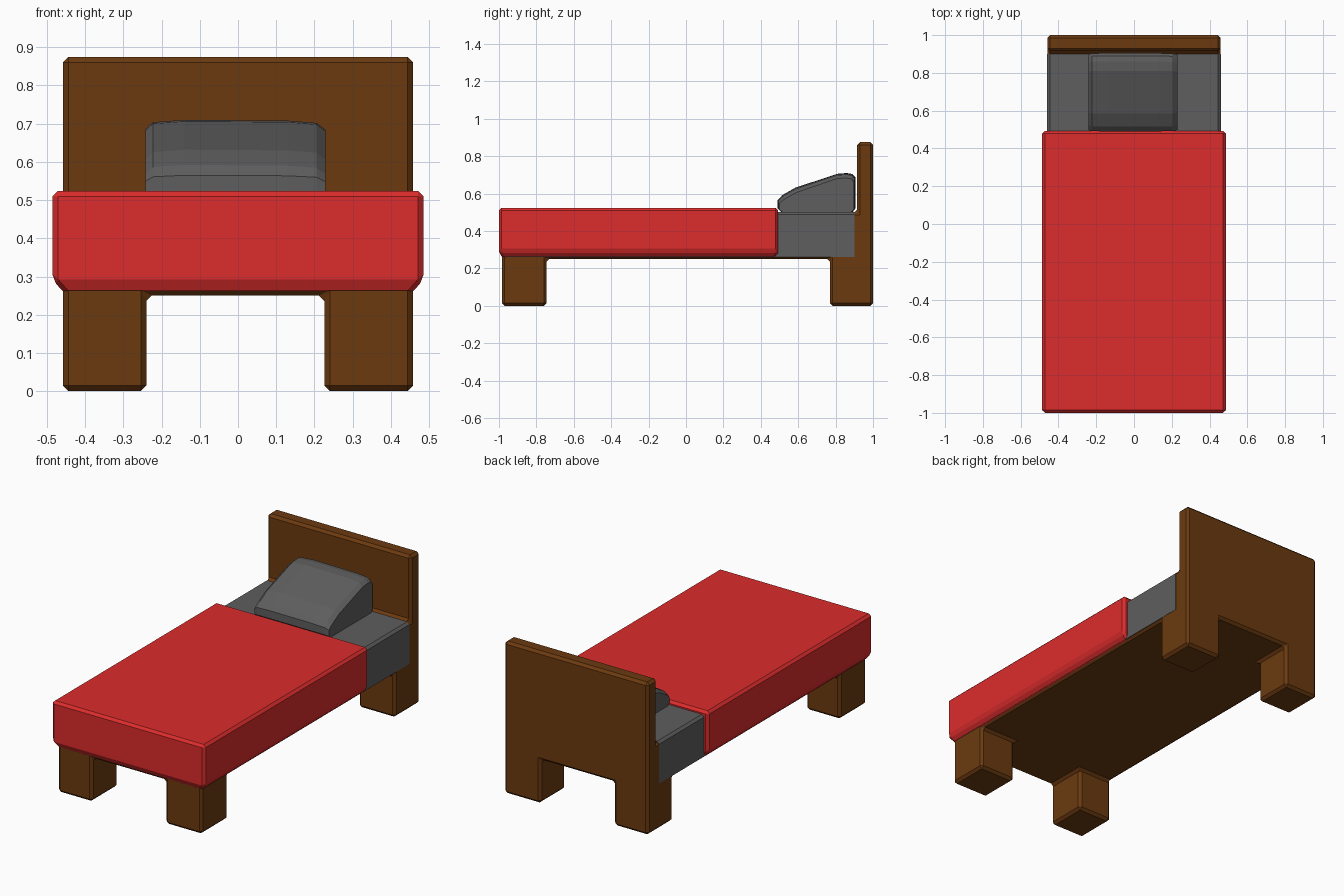
import bpy, bmesh

if "Cube" in bpy.data.objects:
    bpy.data.objects.remove(bpy.data.objects["Cube"])


def material(name, rgb):
    m = bpy.data.materials.new(name)
    m.diffuse_color = (*rgb, 1)
    m.use_nodes = True
    m.node_tree.nodes["Principled BSDF"].inputs["Base Color"].default_value = m.diffuse_color
    return m


WOOD = material("wood", (0.147, 0.042, 0.005))
RED = material("red_cloth", (0.72, 0.025, 0.025))
GREY = material("grey_cloth", (0.112, 0.112, 0.112))


def finish(bm, name, mat, bevel=0.0, angle=0.5):
    bmesh.ops.recalc_face_normals(bm, faces=bm.faces)
    me = bpy.data.meshes.new(name)
    bm.to_mesh(me)
    bm.free()
    me.materials.append(mat)
    ob = bpy.data.objects.new(name, me)
    bpy.context.collection.objects.link(ob)
    if bevel:
        b = ob.modifiers.new("bevel", 'BEVEL')
        b.width = bevel
        b.segments = 1
        b.limit_method = 'ANGLE'
        b.angle_limit = angle
    return ob


def loft(rings):
    """Skin matching closed rings and cap both ends."""
    bm = bmesh.new()
    vs = [[bm.verts.new(p) for p in r] for r in rings]
    n = len(vs[0])
    for a, b in zip(vs, vs[1:]):
        for i in range(n):
            j = (i + 1) % n
            bm.faces.new((a[i], a[j], b[j], b[i]))
    bm.faces.new(vs[0])
    bm.faces.new(vs[-1])
    return bm


def rect(x, y0, y1, z):
    return [(-x, y0, z), (x, y0, z), (x, y1, z), (-x, y1, z)]


# Bed frame: legs, base and headboard as one block-built shell
X = [-0.458, -0.24, 0.226, 0.458]
Y = [-0.985, -0.745, 0.77, 0.915, 1.0]
Z = [0.0, 0.25, 0.5, 0.875]


def filled(i, j, k):
    if not (0 <= i < 3 and 0 <= j < 4 and 0 <= k < 3):
        return False
    return (i != 1 and j != 1, True, j == 3)[k]


bm = bmesh.new()
for i in range(3):
    for j in range(4):
        for k in range(3):
            if not filled(i, j, k):
                continue
            c = (i, j, k)
            for ax in range(3):
                for s in (0, 1):
                    nb = list(c)
                    nb[ax] += 2 * s - 1
                    if filled(*nb):
                        continue
                    quad = []
                    for u, v in ((0, 0), (1, 0), (1, 1), (0, 1)):
                        p = list(c)
                        p[ax] += s
                        p[(ax + 1) % 3] += u
                        p[(ax + 2) % 3] += v
                        quad.append(bm.verts.new((X[p[0]], Y[p[1]], Z[p[2]])))
                    bm.faces.new(quad if s else quad[::-1])
bmesh.ops.remove_doubles(bm, verts=bm.verts, dist=1e-4)
bmesh.ops.dissolve_limit(bm, angle_limit=0.02, verts=bm.verts, edges=bm.edges)
finish(bm, "bed_frame", WOOD, 0.0145)

# Mattress sheet, a hair proud of the frame core
bm = loft([rect(0.4595, -0.96, 0.9, 0.262),
           rect(0.4595, -0.96, 0.9, 0.489),
           rect(0.445, -0.96, 0.9, 0.502)])
finish(bm, "mattress", GREY)

# Blanket with a tucked-in lower edge
bm = loft([rect(0.45, -0.98, 0.485, 0.252),
           rect(0.486, -1.0, 0.493, 0.292),
           rect(0.486, -1.0, 0.493, 0.524)])
finish(bm, "blanket", RED, 0.014)

# Pillow: wedge profile with sides drawn in
PROFILE = [(0.51, 0.5), (0.49, 0.52), (0.49, 0.565), (0.515, 0.592), (0.585, 0.632),
           (0.81, 0.706), (0.86, 0.71), (0.89, 0.705), (0.905, 0.688),
           (0.905, 0.52), (0.89, 0.5)]
SECTIONS = [(-0.242, 0.024), (-0.222, 0.006), (-0.14, 0.0),
            (0.13, 0.002), (0.205, 0.008), (0.229, 0.026)]
rings = []
for x, d in SECTIONS:
    ring = []
    for y, z in PROFILE:
        yy = 0.7 + (y - 0.7) * (1 - d * 1.5)
        zz = z - d * min(1, max(0, (z - 0.5) / 0.1))
        ring.append((x, yy, zz))
    rings.append(ring)
finish(loft(rings), "pillow", GREY)
